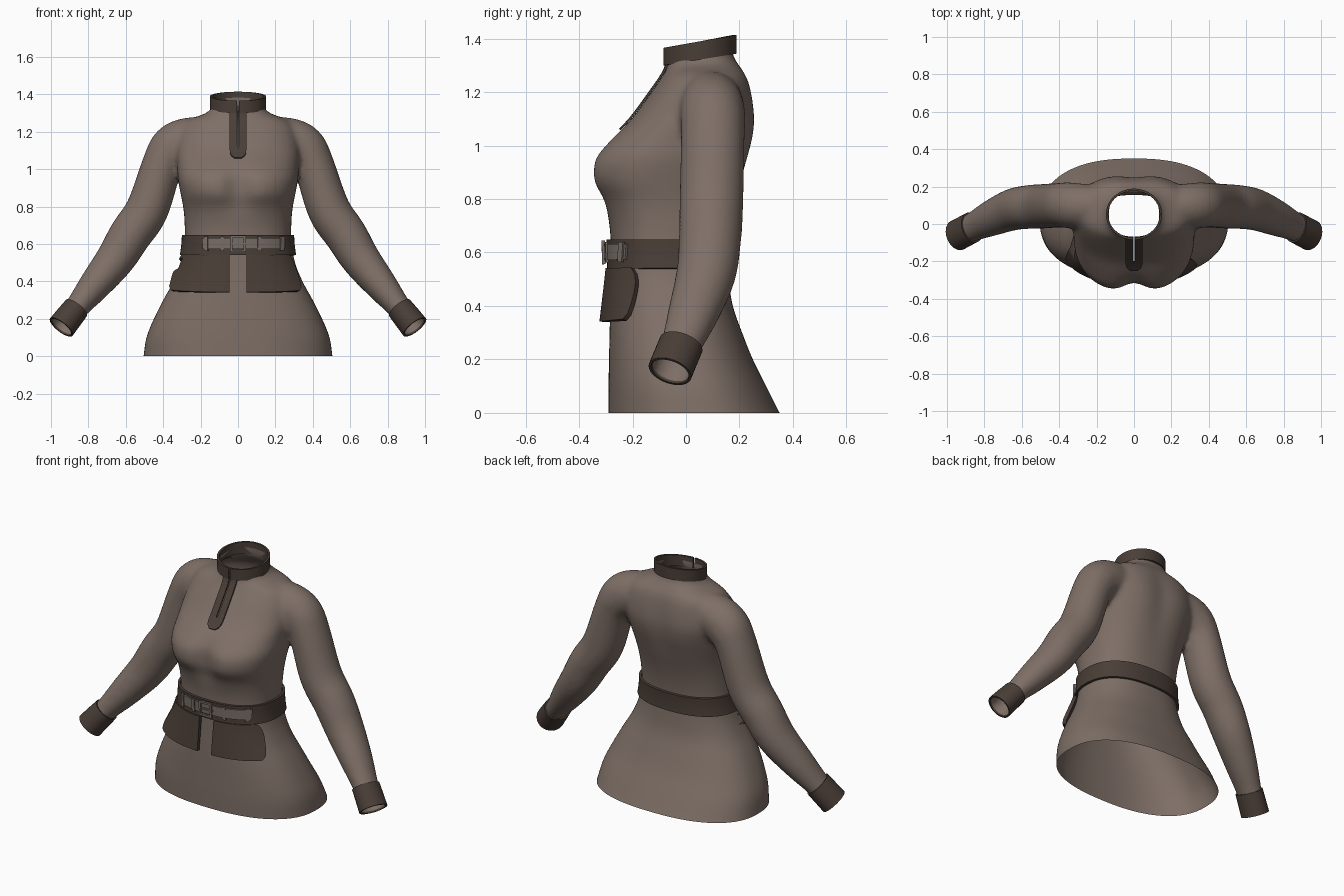
import bpy, bmesh
from math import sin, cos, pi, sqrt, exp
from mathutils import Vector
from mathutils.bvhtree import BVHTree

if "Cube" in bpy.data.objects:
    bpy.data.objects.remove(bpy.data.objects["Cube"], do_unlink=True)


def material(name, rgb):
    m = bpy.data.materials.new(name)
    m.use_nodes = True
    m.diffuse_color = (*rgb, 1)
    shader = next(n for n in m.node_tree.nodes if n.type == 'BSDF_PRINCIPLED')
    shader.inputs["Base Color"].default_value = (*rgb, 1)
    shader.inputs["Roughness"].default_value = 0.8
    return m


CLOTH = material("taupe cloth", (0.21, 0.16, 0.135))
TRIM = material("dark brown trim", (0.068, 0.048, 0.038))
METAL = material("dull buckle", (0.19, 0.155, 0.135))


def spline(rows, steps):
    """Catmull-Rom curve through rows of numbers."""
    out = []
    last = len(rows) - 1
    for i in range(last):
        a, b, c, d = (rows[max(i - 1, 0)], rows[i], rows[i + 1], rows[min(i + 2, last)])
        for k in range(steps):
            t = k / steps
            out.append([0.5 * (2 * q + (r - p) * t + (2 * p - 5 * q + 4 * r - s) * t * t
                               + (3 * q - p - 3 * r + s) * t ** 3)
                        for p, q, r, s in zip(a, b, c, d)])
    out.append(list(rows[-1]))
    return out


def loft(bm, rings, closed=True, caps=False):
    vs = [[bm.verts.new(p) for p in ring] for ring in rings]
    n = len(vs[0])
    for lo, hi in zip(vs, vs[1:]):
        for j in range(n if closed else n - 1):
            k = (j + 1) % n
            bm.faces.new((lo[j], lo[k], hi[k], hi[j]))
    if caps:
        bm.faces.new(vs[0])
        bm.faces.new(vs[-1])


def make_object(name, bm, mat):
    bmesh.ops.recalc_face_normals(bm, faces=bm.faces[:])
    me = bpy.data.meshes.new(name)
    bm.to_mesh(me)
    bm.free()
    ob = bpy.data.objects.new(name, me)
    bpy.context.collection.objects.link(ob)
    me.materials.append(mat)
    return ob


def bake(ob, mat):
    """Apply the modifiers of an object."""
    dg = bpy.context.evaluated_depsgraph_get()
    me = bpy.data.meshes.new_from_object(ob.evaluated_get(dg))
    ob.modifiers.clear()
    ob.data = me
    me.materials.clear()
    me.materials.append(mat)


def shade(ob):
    bpy.ops.object.select_all(action='DESELECT')
    ob.select_set(True)
    bpy.context.view_layer.objects.active = ob
    bpy.ops.object.shade_smooth_by_angle(angle=0.7)


def sheet(name, rings, mat, thick, closed=False):
    """A thin cloth piece through rows of points."""
    bm = bmesh.new()
    loft(bm, rings, closed)
    ob = make_object(name, bm, mat)
    mod = ob.modifiers.new("thickness", 'SOLIDIFY')
    mod.thickness = thick
    mod.offset = 0
    bake(ob, mat)
    shade(ob)
    return ob


# Body cross-sections: height, half width, front, back
BODY = [(-.06, .515, -.29, .385), (0, .505, -.29, .35), (.1, .49, -.29, .3),
        (.2, .45, -.288, .25), (.3, .4, -.286, .21), (.4, .345, -.283, .175),
        (.5, .305, -.28, .16), (.6, .287, -.28, .155), (.7, .285, -.288, .165),
        (.79, .292, -.315, .185), (.87, .307, -.36, .21), (.95, .322, -.352, .235),
        (1.02, .325, -.29, .255), (1.1, .33, -.205, .264), (1.2, .31, -.13, .25),
        (1.26, .27, -.088, .23), (1.3, .17, -.068, .203), (1.34, .138, -.068, .178),
        (1.43, .132, -.07, .17)]


def body_ring(z, w, front, back):
    ring = []
    for i in range(96):
        a = 2 * pi * i / 96
        c, s = cos(a), sin(a)
        power = 2 / 2.4
        x = w * abs(c) ** power * (1 if c > 0 else -1)
        y = (front + back) / 2 + (back - front) / 2 * abs(s) ** power * (1 if s > 0 else -1)
        dip = exp(-(x / .075) ** 2)
        if s < 0:
            y += .05 * dip * exp(-((z - .9) / .11) ** 2)
        else:
            y -= .016 * dip * exp(-((z - 1.08) / .2) ** 2)
        ring.append((x, y, z))
    return ring


# Sleeve path: x, y, z, radius across, radius in depth
SLEEVE = [(.15, .09, 1.16, .115, .11), (.27, .095, 1.15, .125, .12),
          (.35, .1, 1.11, .124, .122), (.405, .1, 1.02, .11, .12),
          (.485, .095, .785, .115, .12), (.575, .09, .65, .114, .117),
          (.655, .075, .52, .105, .112), (.765, .03, .38, .087, .097),
          (.87, -.02, .25, .064, .077), (.945, -.06, .155, .066, .074),
          (1., -.09, .085, .066, .074)]


def tube_rings(rows, side, count=32):
    pts = [Vector(r[:3]) for r in rows]
    rings = []
    for i, (p, r) in enumerate(zip(pts, rows)):
        d = (pts[min(i + 1, len(pts) - 1)] - pts[max(i - 1, 0)]).normalized()
        a = d.cross(Vector((0, 1, 0))).normalized()
        b = a.cross(d)
        ring = []
        for j in range(count):
            t = 2 * pi * j / count
            q = p + a * (r[3] * cos(t)) + b * (r[4] * sin(t))
            ring.append((side * q.x, q.y, q.z))
        rings.append(ring)
    return rings


# Tunic: body and sleeves fused, smoothed, then opened at hem, neck and wrists
bm = bmesh.new()
loft(bm, [body_ring(*r) for r in spline(BODY, 5)], caps=True)
for side in (-1, 1):
    loft(bm, tube_rings(spline(SLEEVE, 5), side), caps=True)
tunic = make_object("tunic", bm, CLOTH)
fuse = tunic.modifiers.new("fuse", 'REMESH')
fuse.mode = 'VOXEL'
fuse.voxel_size = .013
soft = tunic.modifiers.new("soften", 'SMOOTH')
soft.factor = .5
soft.iterations = 14
bake(tunic, CLOTH)

bm = bmesh.new()
bm.from_mesh(tunic.data)


def cut(point, normal, clear=True):
    bmesh.ops.bisect_plane(bm, geom=bm.verts[:] + bm.edges[:] + bm.faces[:], dist=1e-5,
                           plane_co=point, plane_no=normal, clear_outer=clear)


cut((0, 0, 0), (0, 0, -1))
cut((0, .05, 1.36), (0, -.18, 1))
for side in (-1, 1):
    cut((side * .94, -.057, .162), (side * .58, -.31, -.75))
surface = BVHTree.FromBMesh(bm)

# Neck slit
SLIT = .004
for side in (-1, 1):
    cut((side * SLIT, 0, 0), (1, 0, 0), False)
bmesh.ops.delete(bm, context='FACES', geom=[
    f for f in bm.faces if abs(f.calc_center_median().x) < SLIT
    and f.calc_center_median().y < 0 and f.calc_center_median().z > 1.11])
bm.to_mesh(tunic.data)
bm.free()
shade(tunic)


def on_cloth(x, z, lift):
    """Point on the front of the tunic, raised along its normal."""
    d = Vector((0, -1, 0))
    hit, normal, _, _ = surface.ray_cast(Vector((x, 0, z)), d)
    if hit is None:
        return Vector((x, -.1, z))
    if normal.dot(d) < 0:
        normal = -normal
    return hit + normal * lift


def patch(name, x0, x1, z0, z1, lift, thick, mat):
    n = max(2, int((x1 - x0) / .02))
    rows = [[on_cloth(x0 + (x1 - x0) * i / n, z, lift) for i in range(n + 1)] for z in (z0, z1)]
    return sheet(name, rows, mat, thick)


# Belt around the waist
rings = []
for k in range(6):
    z = .54 + .108 * k / 5
    ring = []
    for i in range(96):
        d = Vector((sin(2 * pi * i / 96), -cos(2 * pi * i / 96), 0))
        hit = surface.ray_cast(Vector((0, -.06, z)), d)[0]
        ring.append(hit + d * .009)
    rings.append(ring)
sheet("belt", rings, TRIM, .014, True)

# Buckle strap, keepers and frame
patch("buckle_strap", -.18, .235, .572, .632, .021, .01, METAL)
for i, x in enumerate((-.17, -.09, .1, .21)):
    patch(f"strap_keeper_{i}", x, x + .018, .562, .64, .027, .01, METAL)
for name, x0, x1, z0, z1 in (("left", .028, .04, .556, .646), ("right", -.04, -.028, .556, .646),
                             ("top", -.028, .028, .634, .646), ("bottom", -.028, .028, .556, .568)):
    patch("buckle_frame_" + name, x0, x1, z0, z1, .029, .012, METAL)
patch("buckle_tongue", -.03, .045, .597, .607, .029, .008, METAL)

# Pocket flaps hanging below the belt
for name, side, top, low in (("right", -1, .28, .343), ("left", 1, .255, .318)):
    rows = []
    for k in range(11):
        t = k / 10
        edge = top + (low - top) * t ** .7 - (.012 if t == 1 else 0)
        rows.append([on_cloth(side * (.045 + (edge - .045) * i / 14), .54 - .2 * t,
                              .013 + .017 * t) for i in range(15)])
    sheet("pocket_flap_" + name, rows, TRIM, .02)

# Placket with rounded foot on both sides of the slit
for name, side in (("right", -1), ("left", 1)):
    rows = []
    for k in range(22):
        z = 1.056 + .254 * k / 21
        foot = min(1, (z - 1.052) / .04)
        half = .044 * sqrt(1 - (1 - foot) ** 2)
        gap = SLIT if z > 1.11 else 0
        rows.append([on_cloth(side * (gap + (half - gap) * i / 5), z, .005) for i in range(6)])
    sheet("placket_" + name, rows, TRIM, .008)

# Tilted stand-up collar, open at the front
rings = []
for k in range(4):
    t = k / 3
    ring = []
    for i in range(65):
        a = .035 + (2 * pi - .07) * i / 64
        y = .052 - .131 * cos(a)
        ring.append((.144 * sin(a), y, 1.313 + .167 * y + (.067 + .018 * y) * t))
    rings.append(ring)
sheet("collar", rings, TRIM, .012)

# Cuffs
for name, side in (("right", -1), ("left", 1)):
    rows = [(.865, -.018, .256, .066, .079), (.905, -.039, .206, .069, .079),
            (.945, -.06, .155, .071, .079)]
    sheet("cuff_" + name, tube_rings(rows, side), TRIM, .01, True)
